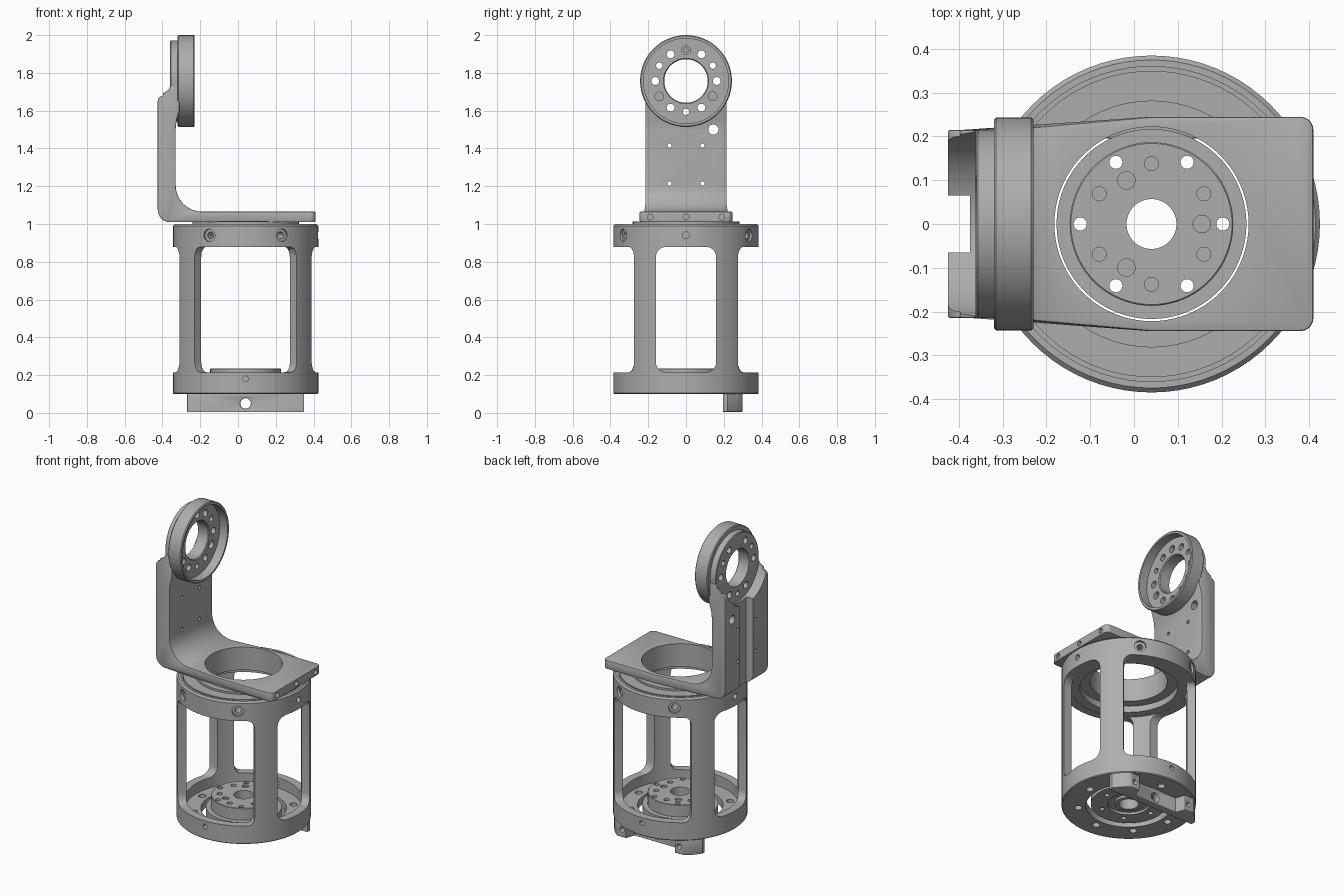
import bpy, bmesh, math
from mathutils import Matrix, Vector

cube = bpy.data.objects.get("Cube")
if cube:
    bpy.data.objects.remove(cube)

metal = bpy.data.materials.new("machined_grey")
metal.use_nodes = True
grey = (0.42, 0.42, 0.42, 1)
metal.diffuse_color = grey
metal.node_tree.nodes["Principled BSDF"].inputs["Base Color"].default_value = grey

CX = 0.04                      # axis of the cage
TOP = 1.757                    # height of the flange axis
AXIS_X = Matrix.Rotation(math.pi / 2, 4, 'Y')   # turns local z to x


def finish(name, bm, matrix=Matrix()):
    bmesh.ops.transform(bm, matrix=matrix, verts=bm.verts)
    bmesh.ops.recalc_face_normals(bm, faces=bm.faces)
    mesh = bpy.data.meshes.new(name)
    bm.to_mesh(mesh)
    bm.free()
    mesh.materials.append(metal)
    ob = bpy.data.objects.new(name, mesh)
    bpy.context.collection.objects.link(ob)
    return ob


def bridge(bm, rings, closed):
    pairs = list(zip(rings, rings[1:])) + ([(rings[-1], rings[0])] if closed else [])
    for a, b in pairs:
        for i in range(len(a)):
            j = (i + 1) % len(a)
            bm.faces.new((a[i], a[j], b[j], b[i]))
    if not closed:
        bm.faces.new(rings[0])
        bm.faces.new(rings[-1])


def lathe(name, profile, matrix, n=80):
    bm = bmesh.new()
    rings = []
    for i in range(n):
        t = 2 * math.pi * i / n
        rings.append([bm.verts.new((r * math.cos(t), r * math.sin(t), h)) for r, h in profile])
    bridge(bm, rings, True)
    return finish(name, bm, matrix)


def loft(name, sections):
    bm = bmesh.new()
    bridge(bm, [[bm.verts.new(p) for p in s] for s in sections], False)
    return finish(name, bm)


def rods(items, n=24):
    """One cutter mesh from (start, end, radius) cylinders."""
    bm = bmesh.new()
    for a, b, r in items:
        a, b = Vector(a), Vector(b)
        turn = (b - a).to_track_quat('Z', 'Y').to_matrix().to_4x4()
        bmesh.ops.create_cone(bm, cap_ends=True, segments=n, radius1=r, radius2=r,
                              depth=(b - a).length,
                              matrix=Matrix.Translation((a + b) / 2) @ turn)
    return finish("cutter", bm)


def cut(ob, cutter):
    mod = ob.modifiers.new("cut", 'BOOLEAN')
    mod.operation, mod.solver, mod.object = 'DIFFERENCE', 'EXACT', cutter
    bpy.context.view_layer.objects.active = ob
    bpy.ops.object.modifier_apply(modifier=mod.name)
    bpy.data.objects.remove(cutter)


def arc(cx, cz, r, start, end, n=8):
    angles = [math.radians(start + (end - start) * i / n) for i in range(n + 1)]
    return [(cx + r * math.cos(t), cz + r * math.sin(t)) for t in angles]


def rounded(w, z0, z1, r):
    return (arc(w - r, z1 - r, r, 0, 90, 5) + arc(r - w, z1 - r, r, 90, 180, 5)
            + arc(r - w, z0 + r, r, 180, 270, 5) + arc(w - r, z0 + r, r, 270, 360, 5))


def polar(r, deg, z):
    t = math.radians(deg)
    return (CX + r * math.cos(t), r * math.sin(t), z)


def bevel(ob, width):
    mod = ob.modifiers.new("soft_edges", 'BEVEL')
    mod.width, mod.segments, mod.limit_method = width, 2, 'ANGLE'
    mod.angle_limit = math.radians(40)
    bpy.context.view_layer.objects.active = ob
    bpy.ops.object.modifier_apply(modifier=mod.name)


at_cage = Matrix.Translation((CX, 0, 0))

# Cage: floor, wall and top ledge in one turned profile
cage = lathe("cage", [(.245, .1), (.38, .1), (.385, .105), (.385, .99), (.375, 1),
                      (.36, 1), (.36, .98), (.35, .98), (.35, 1), (.28, 1), (.28, .88),
                      (.335, .88), (.335, .15), (.245, .15)], at_cage)
for s in (-1, 1):
    # wide windows front and back, with radial sides
    cut(cage, loft("cutter", [[(CX + u * y / .275, s * y, z)
                               for u, z in rounded(.27, .215, .879, .055)] for y in (.12, .5)]))
    # narrow windows at the sides
    cut(cage, loft("cutter", [[(CX + s * x, u, z)
                               for u, z in rounded(.16, .215, .879, .055)] for x in (.2, .5)]))
ring_angles = range(0, 360, 60)
cut(cage, rods([(polar(.37, a, .94), polar(.45, a, .94), .034)
                for a in ring_angles if a % 180]))
cut(cage, rods([(polar(.25, a, .94), polar(.45, a, .94), .018) for a in ring_angles]))
cut(cage, rods([(polar(.3, a, .18), polar(.45, a, .18), .015) for a in (90, 270)]))
cut(cage, rods([(polar(.29, a, .05), polar(.29, a, .2), .022)
                for a in range(0, 360, 45)]))

# Hub in the floor
hub = lathe("hub", [(.057, .11), (.08, .11), (.08, .125), (.12, .125), (.12, .11),
                    (.217, .11), (.217, .16), (.187, .16), (.187, .232), (.184, .235),
                    (.057, .235)], at_cage)
cut(hub, rods([(polar(.163, a, .05), polar(.163, a, .3), .015) for a in ring_angles]
              + [(polar(.138, a + 30, .2), polar(.138, a + 30, .3), .016) for a in ring_angles]
              + [(polar(.115, a, .225), polar(.115, a, .3), .02) for a in (0, 120, 240)]))

# Mounting tab under the back of the floor
half = [(.31, .195), (.31, .22), (.27, .27), (.235, .3), (.17, .3), (.15, .24)]
outline = half + [(-x, y) for x, y in reversed(half)]
tab = loft("mounting_tab", [[(CX + x, y, z) for x, y in outline] for z in (.005, .11)])
cut(tab, rods([((CX, .1, .05), (CX, .4, .05), .028)]
              + [((CX + s * .2, .25, .05), (CX + s * .2, .4, .05), .014) for s in (-1, 1)]))
bevel(tab, .006)

# Arm: angled side profile, slightly narrower toward the upright
profile = ([(.41, 1.01), (.41, 1.065), (.04, 1.065)]
           + arc(-.19, 1.205, .14, 270, 180)
           + [(-.33, 1.5), (-.325, 1.55), (-.31, 1.6), (-.31, 1.73), (-.36, 1.73),
              (-.368, 1.71), (-.4, 1.69)]
           + arc(-.395, 1.65, .03, 90, 180, 4)
           + arc(-.36, 1.075, .065, 180, 270) + [(.04, 1.01)])


def half_width(x):
    return .215 + .03 * min(1, max(0, (x + .3) / .34))


arm = loft("arm", [[(x, s * half_width(x), z) for x, z in profile] for s in (-1, 1)])
bm = bmesh.new()
bm.from_mesh(arm.data)
corners = [e for e in bm.edges if all(v.co.x > .4 for v in e.verts)
           and abs(e.verts[0].co.z - e.verts[1].co.z) > .01]
bmesh.ops.bevel(bm, geom=corners, offset=.03, segments=5, profile=.5, affect='EDGES')
bm.to_mesh(arm.data)
bm.free()
bevel(arm, .006)
cut(arm, rods([((CX, 0, .9), (CX, 0, 1.2), .222)], 80))
# channel down the outside of the upright, and clearance around the flange
cut(arm, loft("cutter", [[(x, y, z) for x, y in
                          ((-.5, -.065), (-.375, -.065), (-.375, .065), (-.5, .065))]
                         for z in (.9, 1.9)]))
cut(arm, rods([((-.5, 0, TOP), (-.362, 0, TOP), .215)], 64))
cut(arm, rods([((-.5, 0, TOP), (-.2, 0, TOP), .115)], 64))
cut(arm, rods([((-.5, y, z), (-.2, y, z), .011) for y in (-.087, .087) for z in (1.215, 1.415)]
              + [((-.5, .145, 1.5), (-.2, .145, 1.5), .027)]
              + [((.38, y, 1.037), (.5, y, 1.037), .015) for y in (-.19, 0, .19)]))

# Collar joining the arm to the top of the cage
lathe("arm_collar", [(.222, .92), (.282, .92), (.282, 1.012), (.222, 1.012)], at_cage)

# Flange: shallow cup on the upright, turned about x
flange = lathe("flange", [(.115, -.36), (.211, -.36), (.215, -.356), (.215, -.32),
                          (.238, -.32), (.243, -.315), (.243, -.235), (.238, -.23),
                          (.225, -.23), (.225, -.285), (.12, -.285), (.115, -.29)],
               Matrix.Translation((0, 0, TOP)) @ AXIS_X)


def flange_rod(deg, x0, x1, r):
    t = math.radians(deg)
    y, z = .163 * math.cos(t), TOP + .163 * math.sin(t)
    return ((x0, y, z), (x1, y, z), r)


for part in (flange, arm):
    cut(part, rods([flange_rod(a, -.5, -.2, .021) for a in ring_angles]
                   + [flange_rod(a, -.5, -.2, .017) for a in (30, 150, 270)]))
cut(flange, rods([flange_rod(a, -.31, -.2, .023) for a in (90, 210, 330)]))
cut(flange, rods([flange_rod(a, -.4, -.3, .012) for a in (90, 210, 330)]))

# Smooth the round walls and keep the machined edges crisp
bpy.ops.object.select_all(action='DESELECT')
for ob in bpy.context.collection.objects:
    if ob.type == 'MESH' and metal.name in ob.data.materials:
        ob.select_set(True)
        bpy.context.view_layer.objects.active = ob
bpy.ops.object.shade_smooth_by_angle(angle=math.radians(30))
